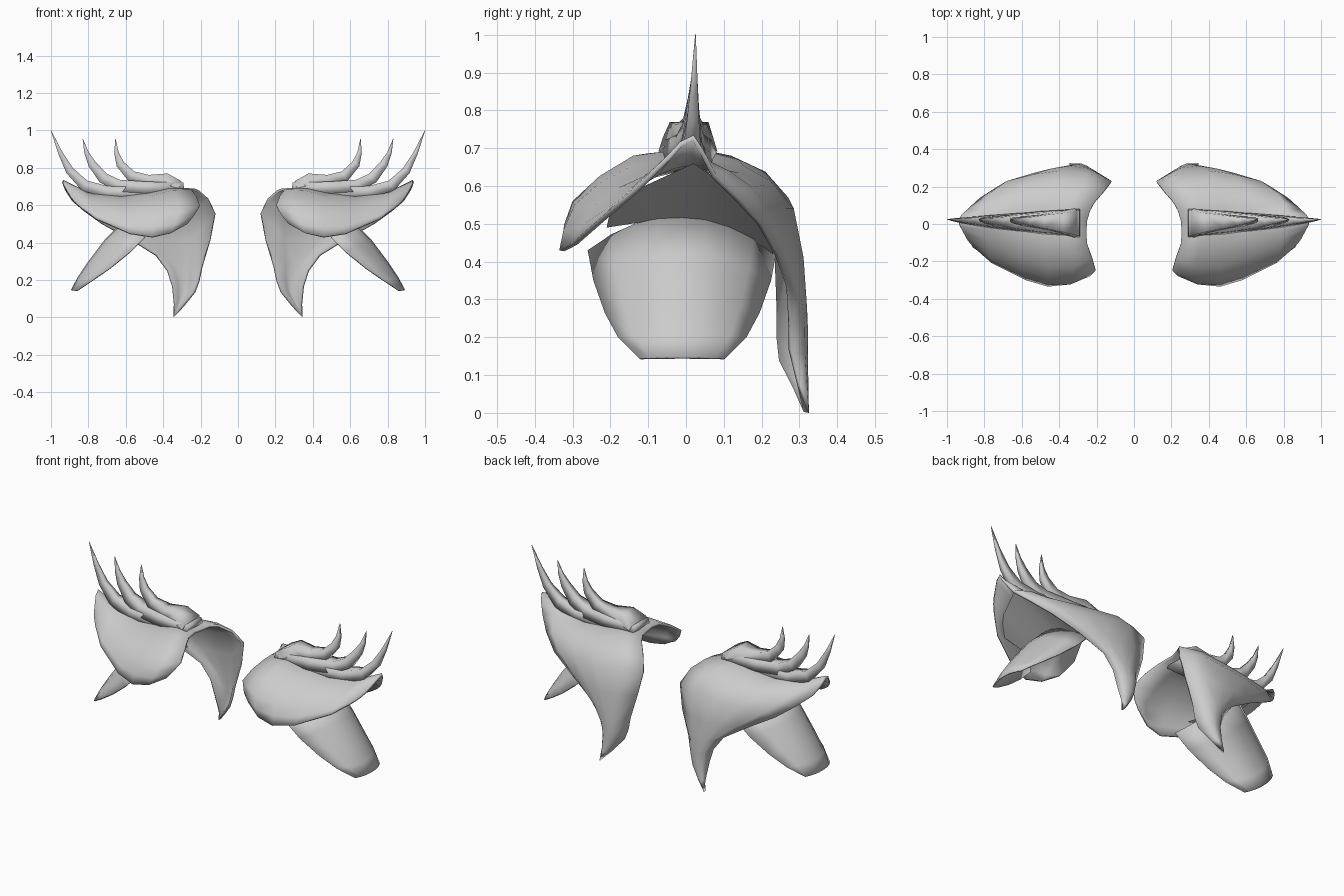
import bpy
import bmesh
from mathutils import Vector

default_cube = bpy.data.objects.get("Cube")
if default_cube:
    bpy.data.objects.remove(default_cube, do_unlink=True)

steel = bpy.data.materials.new("pale_grey")
steel.use_nodes = True
GREY = (0.6, 0.6, 0.6, 1)
steel.diffuse_color = GREY
steel.node_tree.nodes["Principled BSDF"].inputs["Base Color"].default_value = GREY


def loft(name, rows, closed=False, thickness=0.0, angle=0.9):
    """Skin rows of points, then mirror the part to the other shoulder."""
    bm = bmesh.new()
    grid = [[bm.verts.new(p) for p in row] for row in rows]
    width = len(rows[0])
    for a, b in zip(grid, grid[1:]):
        for i in range(width if closed else width - 1):
            j = (i + 1) % width
            bm.faces.new((a[i], a[j], b[j], b[i]))
    if closed:
        bm.faces.new(grid[0])
        bm.faces.new(grid[-1])
    bmesh.ops.remove_doubles(bm, verts=bm.verts, dist=0.0005)
    bmesh.ops.recalc_face_normals(bm, faces=bm.faces)
    if not closed:
        # open plates face up and outward
        if sum(f.normal.z * f.calc_area() for f in bm.faces) < 0:
            bmesh.ops.reverse_faces(bm, faces=bm.faces)
    mesh = bpy.data.meshes.new(name)
    bm.to_mesh(mesh)
    bm.free()
    mesh.materials.append(steel)
    obj = bpy.data.objects.new(name, mesh)
    bpy.context.collection.objects.link(obj)
    bpy.ops.object.select_all(action="DESELECT")
    obj.select_set(True)
    bpy.context.view_layer.objects.active = obj
    bpy.ops.object.shade_smooth_by_angle(angle=angle)
    if thickness:
        solid = obj.modifiers.new("thickness", "SOLIDIFY")
        solid.thickness = thickness
        solid.offset = -1
    mirror = obj.modifiers.new("other_shoulder", "MIRROR")
    mirror.use_axis[0] = True


def rounded(row):
    """Insert a point on a smooth curve between each pair of points."""
    pts = [Vector(p) for p in row]
    out = [pts[0]]
    for i in range(len(pts) - 1):
        before, after = pts[max(i - 1, 0)], pts[min(i + 2, len(pts) - 1)]
        out.append(((pts[i] + pts[i + 1]) * 9 - before - after) / 16)
        out.append(pts[i + 1])
    return out


# Shoulder shell: each station runs from the front lobe over the ridge to the back
stations = [
    [(.27, -.29, .50), (.205, -.25, .60), (.25, -.11, .685), (.25, .02, .685),
     (.21, .12, .68), (.12, .23, .555), (.19, .25, .27)],
    [(.36, -.325, .45), (.32, -.30, .56), (.35, -.14, .68), (.37, .02, .685),
     (.33, .14, .67), (.25, .27, .57), (.25, .31, .27)],
    [(.46, -.335, .43), (.46, -.295, .55), (.47, -.15, .65), (.48, .02, .665),
     (.46, .15, .655), (.40, .285, .54), (.30, .32, .28)],
    [(.58, -.30, .45), (.60, -.24, .55), (.62, -.11, .63), (.63, .02, .65),
     (.62, .14, .635), (.54, .265, .54), (.34, .315, .29)],
    [(.76, -.21, .53), (.78, -.15, .59), (.79, -.08, .64), (.80, .02, .67),
     (.80, .115, .64), (.68, .23, .53), (.39, .305, .31)],
    [(.84, -.14, .59), (.88, -.10, .63), (.91, -.05, .68), (.935, .02, .735),
     (.89, .08, .63), (.73, .20, .50), (.44, .275, .33)],
]
point = Vector((.345, .325, .0))
for row, pull in zip(stations, [.035, .01, 0, 0, 0, .02]):
    mid = Vector(row[-1]).lerp(point, 0.5) - Vector((.04, pull, 0))
    row += [mid, point]
loft("shoulder_shell", [rounded(row) for row in stations], thickness=0.014)

# Upper arm plate: bowed across its width, narrowing downward
centre = [(.61, .52), (.71, .42), (.80, .30), (.86, .21), (.893, .147)]
edge = [(.50, .43), (.58, .35), (.685, .265), (.78, .20), (.863, .145)]
half_widths = [.25, .235, .205, .17, .115]
plate = []
for c, e, w in zip(centre, edge, half_widths):
    row = []
    for step in range(-4, 5):
        v = step / 4
        bow = abs(v) ** 2.2
        row.append((c[0] + (e[0] - c[0]) * bow, w * v - .01,
                    c[1] + (e[1] - c[1]) * bow))
    plate.append(row)
loft("arm_plate", plate, thickness=0.008)

# Sloping lining from the top of the arm plate out to the rim of the shell
loft("shell_lining", [
    [(.54, -.21, .49), (.60, -.08, .51), (.60, .05, .505),
     (.57, .16, .47), (.52, .23, .42)],
    [(.74, -.20, .535), (.80, -.11, .60), (.84, .02, .66),
     (.78, .11, .60), (.66, .21, .50)],
])

# Crest: three nested horns that sweep outward and curl up to points
horn_paths = {
    "outer_horn": [(.29, .68), (.50, .665), (.70, .67), (.82, .705),
                   (.90, .785), (.95, .88), (1.0, 1.0)],
    "middle_horn": [(.29, .70), (.50, .695), (.64, .705), (.72, .745),
                    (.78, .82), (.81, .88), (.83, .955)],
    "inner_horn": [(.31, .71), (.38, .738), (.48, .73), (.57, .755),
                   (.63, .82), (.65, .88), (.655, .955)],
}
horn_widths = [.078, .06, .042, .026, .016, .009, .001]
horn_heights = [.02, .032, .032, .03, .022, .012, .001]
for name, path in horn_paths.items():
    rings = []
    pts = [Vector((x, 0, z)) for x, z in path]
    for i, p in enumerate(pts):
        along = (pts[min(i + 1, 6)] - pts[max(i - 1, 0)]).normalized()
        up = Vector((-along.z, 0, along.x))
        side = Vector((0, horn_widths[i], 0))
        rise = up * horn_heights[i]
        base = p + Vector((0, .005 + .02 * i / 6, 0))
        rings.append([base - side - rise, base + side - rise,
                      base + side * .85 + rise, base - side * .85 + rise])
    loft(name, rings, closed=True, angle=1.7)
